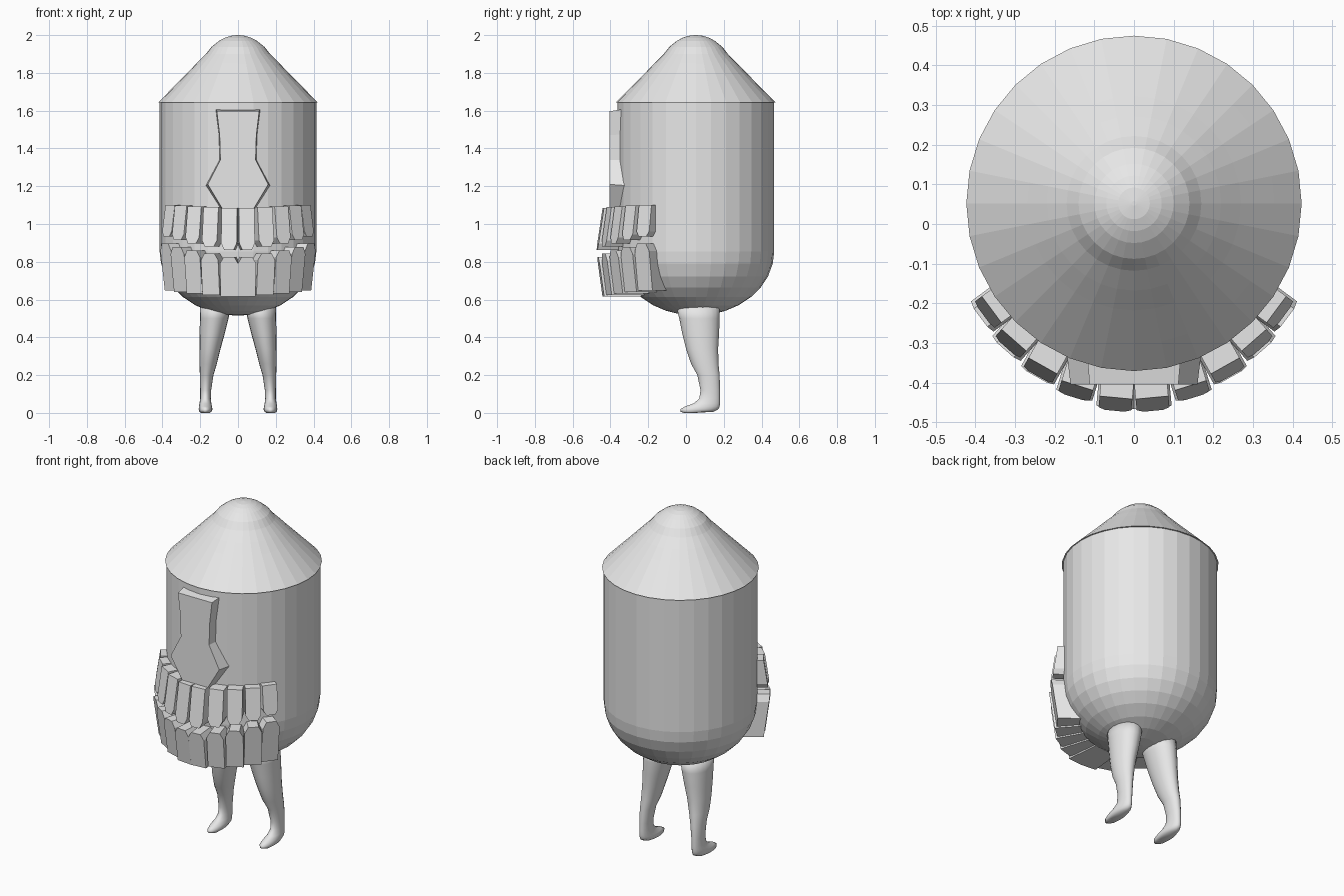
import bpy, bmesh, math
from mathutils import Matrix, Vector

cube = bpy.data.objects.get("Cube")
if cube:
    bpy.data.objects.remove(cube)

grey = bpy.data.materials.new("light grey")
grey.use_nodes = True
grey.diffuse_color = (0.8, 0.8, 0.8, 1)
grey.node_tree.nodes["Principled BSDF"].inputs["Base Color"].default_value = (0.8, 0.8, 0.8, 1)

AXIS_Y = 0.052  # body axis


def add_object(name, bm, smooth=False):
    bmesh.ops.recalc_face_normals(bm, faces=bm.faces)
    for f in bm.faces:
        f.smooth = smooth
    mesh = bpy.data.meshes.new(name)
    bm.to_mesh(mesh)
    bm.free()
    mesh.materials.append(grey)
    obj = bpy.data.objects.new(name, mesh)
    bpy.context.collection.objects.link(obj)
    return obj


def loft(bm, rings):
    """Skin a list of equally long point rings and cap both ends."""
    loops = [[bm.verts.new(p) for p in ring] for ring in rings]
    for a, b in zip(loops, loops[1:]):
        for i in range(len(a)):
            j = (i + 1) % len(a)
            bm.faces.new((a[i], a[j], b[j], b[i]))
    bm.faces.new(loops[0][::-1])
    bm.faces.new(loops[-1])


def ellipse(cx, cy, rx, ry, z, n):
    turns = [2 * math.pi * i / n for i in range(n)]
    return [(cx + rx * math.sin(t), cy + ry * math.cos(t), z) for t in turns]


def turned(name, profile):
    bm = bmesh.new()
    loft(bm, [ellipse(0, AXIS_Y, r, r, z, 32) for r, z in profile])
    return add_object(name, bm)


# Capsule body with a rounded bottom
steps = [math.radians(a) for a in (2, 11, 22, 33, 45, 56, 67, 79, 90)]
bowl = [(0.415 * math.sin(a), 0.855 - 0.34 * math.cos(a)) for a in steps]
turned("body", bowl + [(0.415, 1.645)])

# Pointed cap with a domed tip
turned("cap", [(0.423, 1.643), (0.355, 1.712), (0.27, 1.798), (0.22, 1.85), (0.17, 1.9),
               (0.14, 1.938), (0.1, 1.97), (0.07, 1.986), (0.04, 1.996), (0.006, 2.0)])

# Nose plate, flaring slightly towards the body
half = [(0.085, 1.085), (0.16, 1.21), (0.093, 1.34), (0.097, 1.47), (0.112, 1.597)]
outline = half + [(-x, z) for x, z in reversed(half)]
bm = bmesh.new()
loft(bm, [[(x * s, y, 1.34 + (z - 1.34) * t) for x, z in outline]
          for y, s, t in ((-0.405, 1, 1), (-0.3, 1.08, 1.06))])
add_object("nose", bm)


def tooth(bm, angle, radius, z_root, z_tip, width, depth, lean):
    """Block with a chamfered tip, leaning outwards, placed around the body."""
    h = z_tip - z_root
    w = width / 2
    shape = [(-w, 0), (w, 0), (w, 0.84 * h), (0.6 * w, h), (-0.6 * w, h), (-w, 0.84 * h)]
    turn = Matrix.Rotation(angle, 3, 'Z')
    base = Vector((0, AXIS_Y, z_root))
    rings = []
    for d in (0, depth):
        rings.append([base + turn @ Vector((x, d - radius - lean * abs(z), z)) for x, z in shape])
    loft(bm, rings)


# Two rows of teeth along the front, mirrored left and right
upper, lower = bmesh.new(), bmesh.new()
for i in range(5):
    angle = math.radians(5.3 + 12 * i)
    for side in (-1, 1):
        tooth(upper, side * angle, 0.492 - 0.011 * i, 1.085 + 0.004 * i, 0.862 + 0.018 * i,
              0.083, 0.15, 0.15)
        tooth(lower, side * angle, 0.492 - 0.011 * i, 0.617 + 0.008 * i, 0.825 + 0.018 * i,
              0.095, 0.21, 0.14)
add_object("upper_teeth", upper)
add_object("lower_teeth", lower)

# Legs with feet: height, x min, x max, y min, y max
sections = [(0.0, 0.15, 0.195, -0.01, 0.05), (0.006, 0.14, 0.205, -0.028, 0.145),
            (0.02, 0.135, 0.208, -0.03, 0.172), (0.034, 0.138, 0.207, -0.005, 0.178),
            (0.05, 0.141, 0.204, 0.04, 0.18), (0.075, 0.144, 0.2, 0.07, 0.18),
            (0.12, 0.142, 0.2, 0.077, 0.18), (0.2, 0.13, 0.202, 0.06, 0.178),
            (0.26, 0.112, 0.204, 0.027, 0.172), (0.34, 0.092, 0.204, 0.0, 0.17),
            (0.42, 0.07, 0.203, -0.02, 0.175), (0.5, 0.05, 0.202, -0.036, 0.178),
            (0.57, 0.036, 0.2, -0.052, 0.178)]
for name, side in (("left_leg", 1), ("right_leg", -1)):
    bm = bmesh.new()
    loft(bm, [ellipse(side * (a + b) / 2, (c + d) / 2, (b - a) / 2, (d - c) / 2, z, 20)
              for z, a, b, c, d in sections])
    add_object(name, bm, smooth=True)
